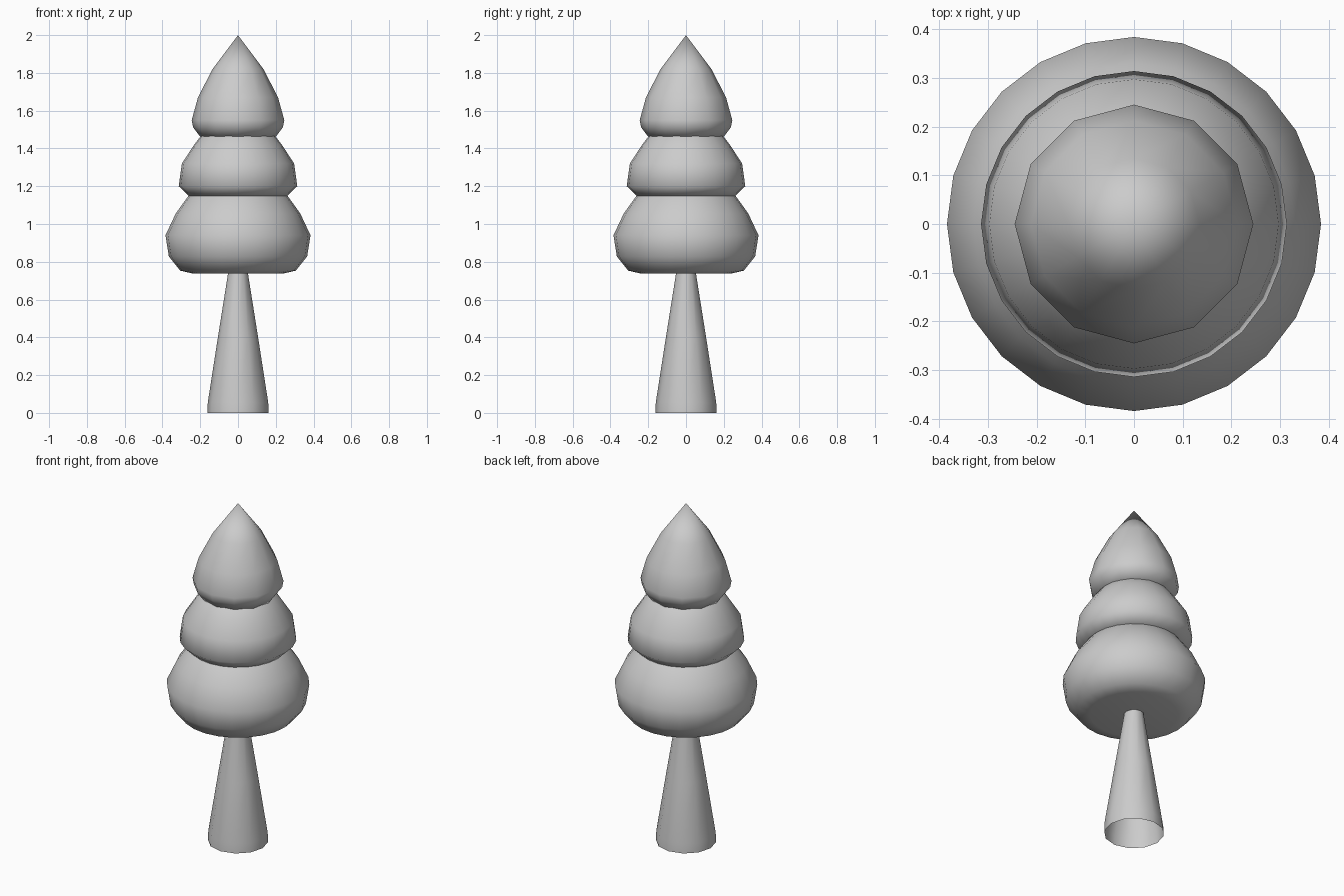
import bpy, bmesh
from math import cos, sin, pi, radians

if "Cube" in bpy.data.objects:
    bpy.data.objects.remove(bpy.data.objects["Cube"])


def lathe(name, profile, sides, angle=60):
    """Revolve (radius, z) points around z; radius 0 makes a pole."""
    bm = bmesh.new()
    rings = []
    for r, z in profile:
        if r == 0:
            rings.append([bm.verts.new((0, 0, z))] * sides)
        else:
            rings.append([bm.verts.new((r * cos(2 * pi * i / sides),
                                        r * sin(2 * pi * i / sides), z))
                          for i in range(sides)])
    for a, b in zip(rings, rings[1:]):
        for i in range(sides):
            j = (i + 1) % sides
            quad = list(dict.fromkeys((a[i], a[j], b[j], b[i])))
            bm.faces.new(quad)
    mesh = bpy.data.meshes.new(name)
    bm.to_mesh(mesh)
    bm.free()
    ob = bpy.data.objects.new(name, mesh)
    bpy.context.collection.objects.link(ob)
    bpy.context.view_layer.objects.active = ob
    ob.select_set(True)
    bpy.ops.object.shade_smooth_by_angle(angle=radians(angle))
    ob.select_set(False)


# Tapered trunk, open at the base
lathe("trunk", [(0.162, 0), (0.16, 0.055), (0.108, 0.39),
                (0.053, 0.737), (0.05, 0.76)], 12)

# Lower foliage tier
lathe("lower_foliage", [(0, 0.737), (0.236, 0.737), (0.306, 0.753),
                        (0.366, 0.828), (0.384, 0.94), (0.33, 1.055),
                        (0.264, 1.147), (0.18, 1.21), (0, 1.25)], 24)

# Middle foliage tier
lathe("middle_foliage", [(0, 1.146), (0.258, 1.146), (0.314, 1.2),
                         (0.297, 1.32), (0.232, 1.42), (0.195, 1.468),
                         (0.12, 1.52), (0, 1.55)], 24)

# Pointed top tier
lathe("top_foliage", [(0, 1.462), (0.2, 1.462), (0.238, 1.512),
                      (0.245, 1.55), (0.212, 1.67), (0.135, 1.82),
                      (0, 2.0)], 12)
